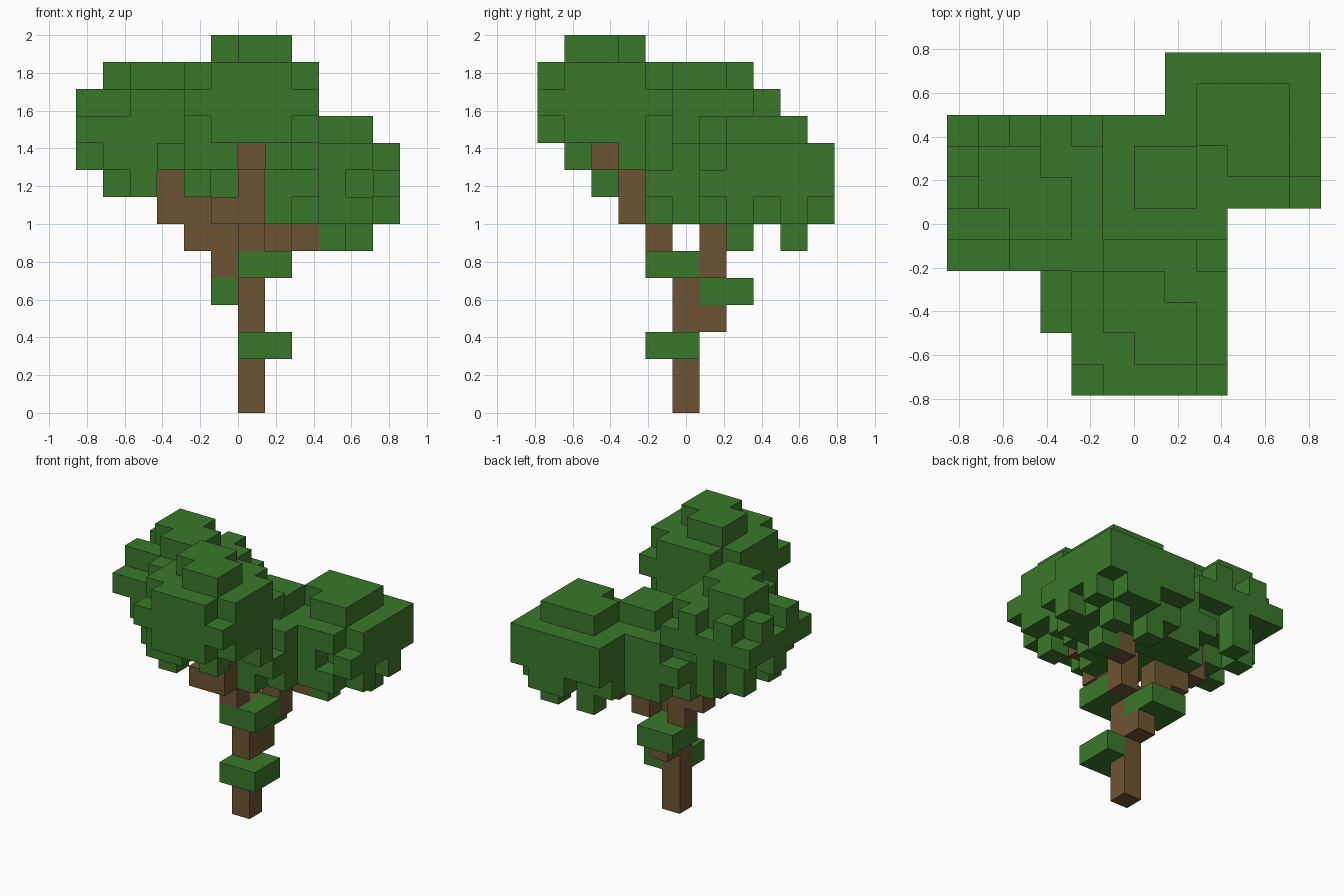
import bpy, bmesh
from mathutils import Vector

cube = bpy.data.objects.get("Cube")
if cube:
    bpy.data.objects.remove(cube, do_unlink=True)

U = 1 / 7  # edge of one block


def material(name, rgb):
    m = bpy.data.materials.new(name)
    m.use_nodes = True
    m.diffuse_color = (*rgb, 1)
    bsdf = m.node_tree.nodes["Principled BSDF"]
    bsdf.inputs["Base Color"].default_value = (*rgb, 1)
    bsdf.inputs["Roughness"].default_value = 1
    return m


BARK = material("bark brown", (0.152, 0.090, 0.032))
LEAF = material("leaf green", (0.042, 0.190, 0.023))


def box(x, y, z):
    """Blocks in inclusive index ranges; a plain number is a single layer."""
    span = lambda r: range(r[0], r[1] + 1) if isinstance(r, tuple) else (r,)
    return {(i, j, k) for i in span(x) for j in span(y) for k in span(z)}


def corners(cx, cy, z, r=2):
    return {(cx + sx * r, cy + sy * r, z) for sx in (-1, 1) for sy in (-1, 1)}


def canopy(cx, cy, top):
    """Small cap, two wide layers and a rounded underside layer."""
    cap = box((cx - 1, cx + 1), (cy - 1, cy + 1), top)
    cap -= {(cx - 1, cy - 1, top)}
    body = box((cx - 2, cx + 2), (cy - 2, cy + 2), (top - 3, top - 1))
    return cap | (body - corners(cx, cy, top - 3))


# Trunk and forked branches
trunk = box(0, 5, (0, 5)) | box(0, 6, 3)
branch_front = (box(0, 4, 6) | box((-1, 0), 3, 7)
                | box(0, 3, 8) | box(0, 2, 9))
branch_right = (box(-1, 6, 5) | box((-2, -1), 6, 6)
                | box((-3, -2), 6, 7) | box(-3, 6, 8))
branch_left = box(1, 6, (5, 6)) | box(2, 7, 6)

# Tall front canopy with hanging leaves
front = canopy(0, 2, 13) - corners(0, 2, 12) - {(1, 3, 13)}
front |= box((-3, -2), (2, 3), 9) | box(-2, 2, 8)
front |= {(-1, 1, 9), (1, 1, 9), (-2, 1, 9), (2, 3, 9), (1, 4, 9), (-1, 4, 9)}

# Canopy on the right side
right = canopy(-4, 6, 12) - {(-3, 7, 12)}
right -= {(-6, 4, 11), (-5, 4, 11), (-6, 6, 11), (-6, 8, 11), (-4, 8, 11),
          (-2, 8, 11)}
right -= {(-6, 5, 9), (-6, 7, 9), (-3, 8, 9), (-5, 8, 9)}
right |= {(-4, 4, 8), (-5, 5, 8), (-5, 7, 8), (-4, 6, 8), (-4, 8, 8)}

# Broad canopy at the back left
back = canopy(3, 8, 10)
back -= {(5, 6, 9), (4, 6, 8), (5, 8, 7), (2, 10, 7), (1, 8, 7), (3, 8, 7)}
back |= {(3, 7, 6), (4, 9, 6), (2, 9, 6)}

# Low canopy over the fork, open beneath on the right side
middle = canopy(0, 6, 10) - box(-1, (5, 7), 10) - box((0, 1), 5, 10)
middle -= corners(0, 6, 9) | box((-2, 0), (4, 6), 7) | {(1, 7, 7)}

# Leaf pads on the trunk
pad_low = box((0, 1), (4, 5), 2)
pad_mid = box((-1, 0), (6, 7), 4)
pad_high = box((0, 1), (4, 5), 5)

PARTS = [
    ("trunk", trunk, BARK),
    ("branch_front", branch_front, BARK),
    ("branch_right", branch_right, BARK),
    ("branch_left", branch_left, BARK),
    ("canopy_front", front, LEAF),
    ("canopy_right", right, LEAF),
    ("canopy_back", back, LEAF),
    ("canopy_middle", middle, LEAF),
    ("leaf_pad_low", pad_low, LEAF),
    ("leaf_pad_mid", pad_mid, LEAF),
    ("leaf_pad_high", pad_high, LEAF),
]
filled = set().union(*(blocks for _, blocks, _ in PARTS))
used = set()


def build(name, blocks, mat):
    """Make the outer shell of a group of blocks, merging level faces."""
    bm = bmesh.new()
    for b in sorted(blocks):
        centre = Vector(b) + Vector((0.5, -5, 0.5))
        for axis in range(3):
            for sign in (-1, 1):
                n = Vector((0, 0, 0))
                n[axis] = sign
                if tuple(int(b[i] + n[i]) for i in range(3)) in filled:
                    continue
                s = Vector((0, 0, 0))
                s[(axis + 1) % 3] = 0.5
                t = n.cross(s)
                c = centre + n / 2
                ring = (c - s - t, c + s - t, c + s + t, c - s + t)
                bm.faces.new([bm.verts.new(p * U) for p in ring])
    bmesh.ops.remove_doubles(bm, verts=bm.verts, dist=U / 100)
    bmesh.ops.dissolve_limit(bm, angle_limit=0.01, verts=bm.verts,
                             edges=bm.edges)
    mesh = bpy.data.meshes.new(name)
    bm.to_mesh(mesh)
    bm.free()
    mesh.materials.append(mat)
    bpy.context.collection.objects.link(bpy.data.objects.new(name, mesh))


for name, blocks, mat in PARTS:
    own = blocks - used
    used |= own
    build(name, own, mat)
